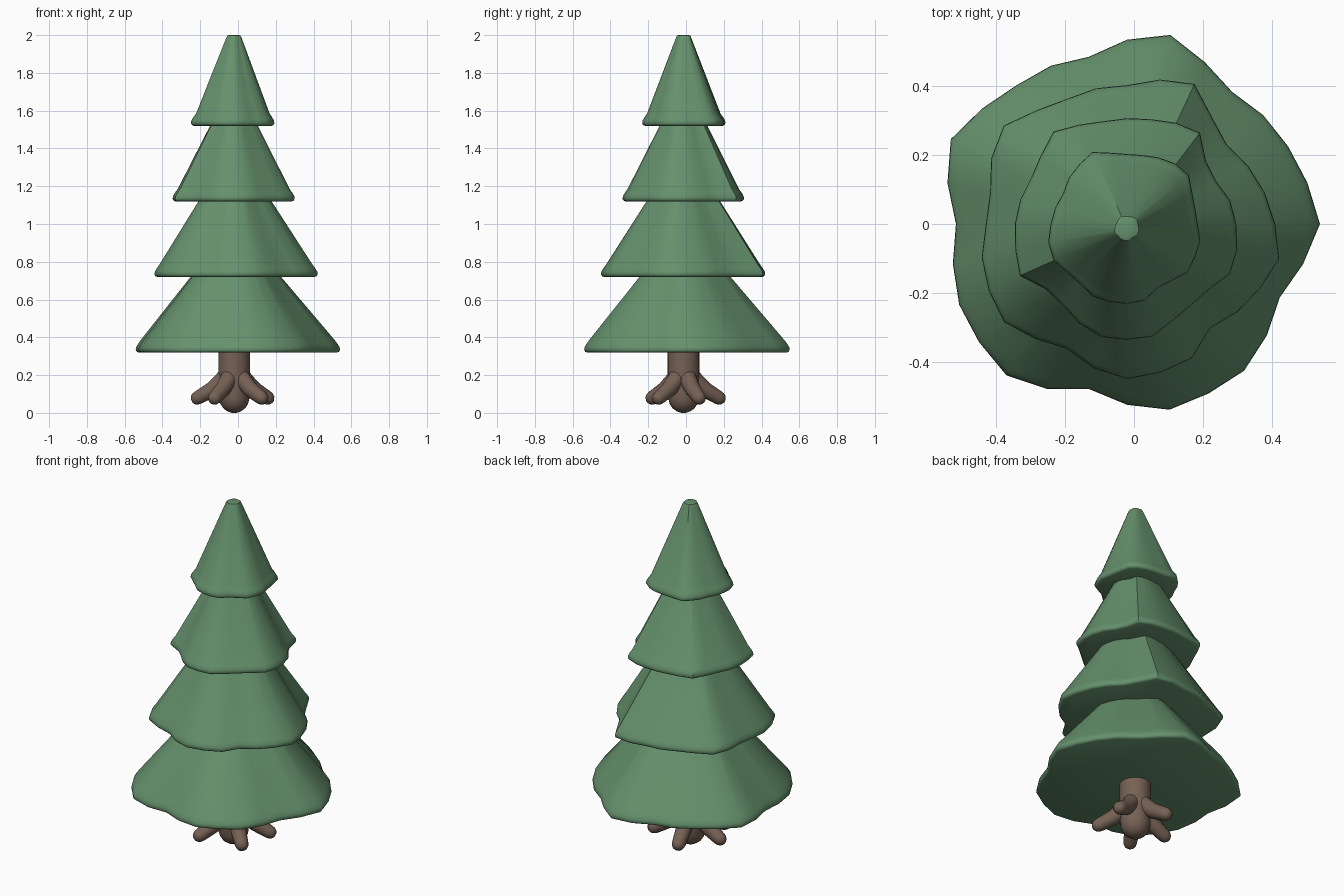
import bpy, bmesh
from math import sin, cos, pi, radians
from mathutils import Vector

if "Cube" in bpy.data.objects:
    bpy.data.objects.remove(bpy.data.objects["Cube"])

CX, CY = -0.02, -0.013


def material(name, color):
    m = bpy.data.materials.new(name)
    m.diffuse_color = color
    m.use_nodes = True
    m.node_tree.nodes["Principled BSDF"].inputs["Base Color"].default_value = m.diffuse_color
    return m


green = material("needles", (0.13, 0.28, 0.15, 1))
brown = material("bark", (0.18, 0.12, 0.09, 1))


def loft(name, rings, mat, angle=40):
    """Skin a list of equal-length point rings and close both ends."""
    bm = bmesh.new()
    loops = [[bm.verts.new(p) for p in ring] for ring in rings]
    n = len(loops[0])
    for a, b in zip(loops, loops[1:]):
        for i in range(n):
            j = (i + 1) % n
            bm.faces.new((a[i], a[j], b[j], b[i]))
    bm.faces.new(loops[0][::-1])
    bm.faces.new(loops[-1])
    bmesh.ops.recalc_face_normals(bm, faces=bm.faces)
    me = bpy.data.meshes.new(name)
    bm.to_mesh(me)
    bm.free()
    me.materials.append(mat)
    ob = bpy.data.objects.new(name, me)
    bpy.context.collection.objects.link(ob)
    bpy.ops.object.select_all(action='DESELECT')
    bpy.context.view_layer.objects.active = ob
    ob.select_set(True)
    bpy.ops.object.shade_smooth_by_angle(angle=radians(angle))
    return ob


def tier(name, z0, radii, top_r, top_z, round_top=False):
    """Wavy-rimmed cone: flat underside, rounded rim, straight slope."""
    n = len(radii)
    mean = sum(radii) / n
    s_top = top_r / mean
    profile = [(z0, 1 - 0.014 / mean), (z0 + 0.004, 1 - 0.005 / mean),
               (z0 + 0.013, 1), (z0 + 0.028, 1 - 0.002 / mean),
               (z0 + 0.045, 1 - 0.012 / mean), (z0 + 0.065, 1 - 0.026 / mean)]
    if round_top:
        profile += [(top_z - 0.012, s_top + 0.02), (top_z - 0.003, s_top),
                    (top_z, s_top * 0.75)]
    else:
        profile.append((top_z, s_top))
    rings = []
    for z, s in profile:
        rings.append([(CX + s * r * cos(2 * pi * i / n),
                       CY * (1 - s) + s * r * sin(2 * pi * i / n), z)
                      for i, r in enumerate(radii)])
    return loft(name, rings, green)


# Foliage tiers, rim radius at even angles counter-clockwise from +x
tier("bottom_tier", 0.32,
     [.56, .537, .519, .506, .49, .521, .563, .535, .498, .51, .515, .538, .568, .535,
      .497, .519, .541, .55, .562, .532, .492, .525, .553, .546, .545, .519, .492, .524],
     0.17, 0.80)
tier("lower_middle_tier", 0.72,
     [.43, .41, .39, .37, .396, .451, .43, .403, .404, .403, .422, .458, .438, .408,
      .41, .433, .446, .457, .427, .402, .43, .45, .442, .433, .387, .41, .43, .453],
     0.14, 1.20)
tier("upper_middle_tier", 1.12,
     [.317, .307, .287, .293, .339, .326, .312, .307, .306, .32, .343, .32, .309, .318,
      .326, .333, .346, .303, .30, .32, .337, .336, .335, .31, .30, .305, .332, .328],
     0.085, 1.60)
tier("top_tier", 1.52,
     [.205, .203, .21, .229, .224, .214, .205, .203, .212, .232, .222, .216, .206, .214,
      .222, .235, .238, .224, .221, .233, .232, .232, .228, .206, .21, .225, .22, .218],
     0.035, 2.0, True)

# Trunk with a rounded foot
trunk = [(0.012, 0), (0.035, 0.008), (0.057, 0.023), (0.073, 0.047), (0.08, 0.075),
         (0.082, 0.12), (0.084, 0.2), (0.084, 0.4)]
loft("trunk", [[(CX + r * cos(2 * pi * i / 24), CY + r * sin(2 * pi * i / 24), z)
                for i in range(24)] for r, z in trunk], brown, 60)

# Roots: round tubes bending outward and down, (reach, height, thickness)
path = [(0.02, 0.215, 0.05), (0.07, 0.165, 0.046), (0.12, 0.122, 0.042),
        (0.19, 0.082, 0.037), (0.205, 0.074, 0.034), (0.217, 0.067, 0.026),
        (0.225, 0.063, 0.012)]
for k, deg in enumerate((25, 106, 178, 238, 318)):
    out = Vector((cos(radians(deg)), sin(radians(deg)), 0))
    side = Vector((-out.y, out.x, 0))
    rings = []
    for i, (d, z, r) in enumerate(path):
        a, b = path[max(i - 1, 0)], path[min(i + 1, len(path) - 1)]
        t = (out * (b[0] - a[0]) + Vector((0, 0, b[1] - a[1]))).normalized()
        up = t.cross(side)
        c = Vector((CX, CY, z)) + out * d
        rings.append([c + r * (cos(2 * pi * j / 14) * side + sin(2 * pi * j / 14) * up)
                      for j in range(14)])
    loft(f"root_{k + 1}", rings, brown, 60)
